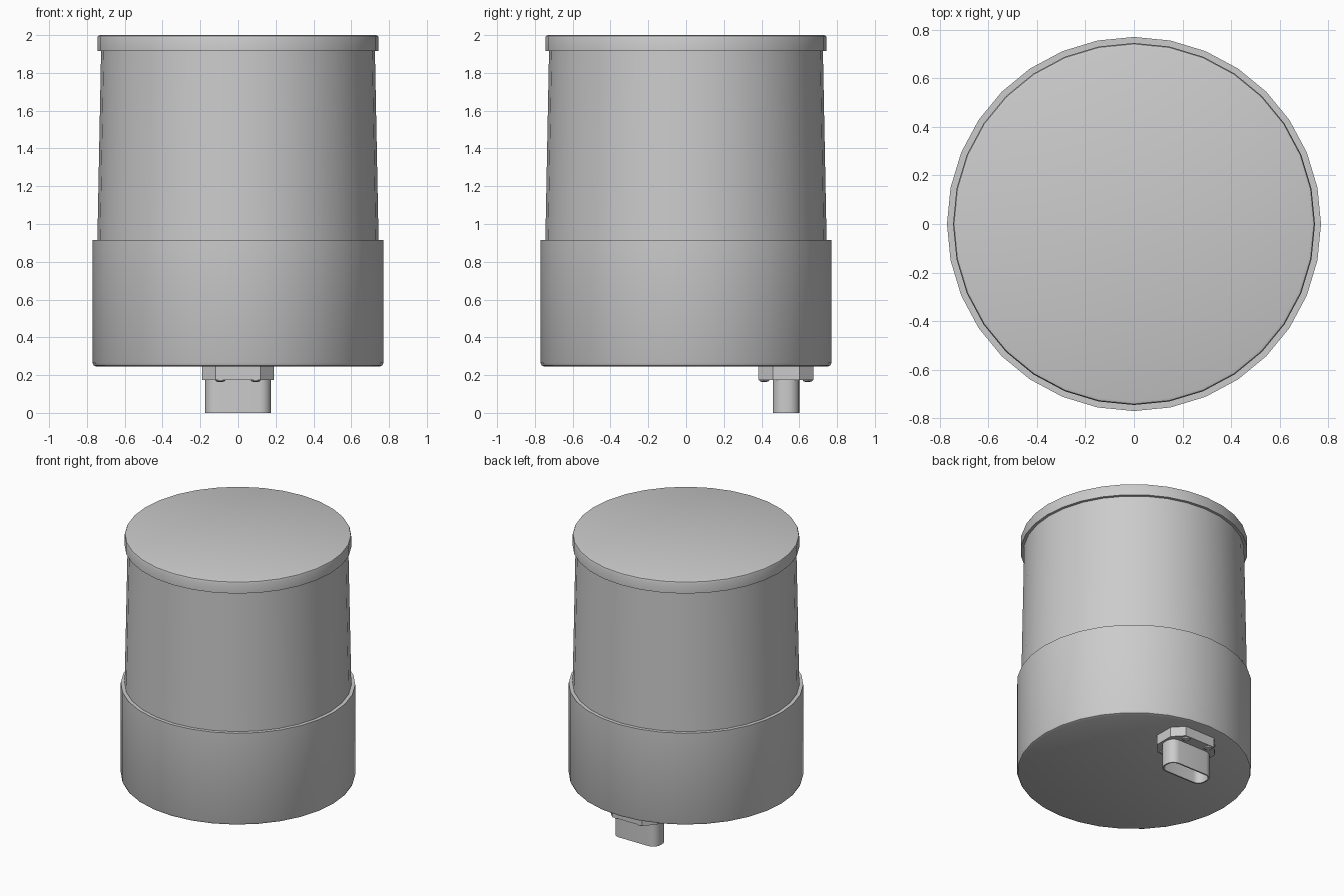
import bpy, bmesh, math

cube = bpy.data.objects.get("Cube")
if cube:
    bpy.data.objects.remove(cube, do_unlink=True)

grey = bpy.data.materials.new("light grey")
grey.use_nodes = True
colour = (0.6, 0.6, 0.6, 1)
grey.diffuse_color = colour
grey.node_tree.nodes["Principled BSDF"].inputs["Base Color"].default_value = colour

PORT_Y = 0.53


def finish(name, bm):
    bmesh.ops.recalc_face_normals(bm, faces=bm.faces[:])
    mesh = bpy.data.meshes.new(name)
    bm.to_mesh(mesh)
    bm.free()
    mesh.materials.append(grey)
    obj = bpy.data.objects.new(name, mesh)
    bpy.context.collection.objects.link(obj)
    bpy.ops.object.select_all(action='DESELECT')
    obj.select_set(True)
    bpy.context.view_layer.objects.active = obj
    bpy.ops.object.shade_smooth_by_angle(angle=math.radians(35))
    return obj


def loft(name, rings):
    """Bridge equal-length rings of points and cap both ends."""
    bm = bmesh.new()
    loops = [[bm.verts.new(p) for p in ring] for ring in rings]
    n = len(loops[0])
    for a, b in zip(loops, loops[1:]):
        for i in range(n):
            j = (i + 1) % n
            bm.faces.new((a[i], a[j], b[j], b[i]))
    bm.faces.new(loops[0])
    bm.faces.new(loops[-1])
    return finish(name, bm)


def circle(r, z, x=0, y=0, n=32):
    return [(x + r * math.cos(2 * math.pi * i / n),
             y + r * math.sin(2 * math.pi * i / n), z) for i in range(n)]


def turned(name, profile, x=0, y=0, n=32):
    return loft(name, [circle(r, z, x, y, n) for r, z in profile])


def stadium(half_x, half_y, r, z, steps=6):
    """Rounded rectangle ring centred on the port."""
    pts = []
    for q, (sx, sy) in enumerate([(1, 1), (-1, 1), (-1, -1), (1, -1)]):
        for k in range(steps + 1):
            a = math.pi / 2 * (q + k / steps)
            pts.append((sx * (half_x - r) + r * math.cos(a),
                        PORT_Y + sy * (half_y - r) + r * math.sin(a), z))
    return pts


# Main canister: wide base, slightly tapered body, rounded lid
turned("base", [(0.75, 0.245), (0.764, 0.251), (0.77, 0.265), (0.77, 0.915)])
turned("body", [(0.745, 0.9), (0.725, 1.93)])
turned("lid", [(0.745, 1.915), (0.745, 1.985), (0.741, 1.996), (0.73, 2.0)])

# Chamfered mounting flange under the base
outline = [(0.19, 0.07), (0.12, 0.145), (-0.12, 0.145), (-0.19, 0.07),
           (-0.19, -0.07), (-0.12, -0.145), (0.12, -0.145), (0.19, -0.07)]
loft("port_flange", [[(x, PORT_Y + y, z) for x, y in outline] for z in (0.175, 0.26)])

# Hollow port sleeve, open at the bottom
loft("port_sleeve", [stadium(0.175, 0.07, 0.06, 0.19),
                     stadium(0.175, 0.07, 0.06, 0.0),
                     stadium(0.165, 0.06, 0.05, 0.0),
                     stadium(0.165, 0.06, 0.05, 0.17)])

# Domed screw heads at the flange corners
for sx, side_x in ((1, "left"), (-1, "right")):
    for sy, side_y in ((1, "back"), (-1, "front")):
        turned(f"screw_{side_y}_{side_x}", [(0.012, 0.164), (0.024, 0.168), (0.03, 0.18)],
               sx * 0.093, PORT_Y + sy * 0.115, 12)
